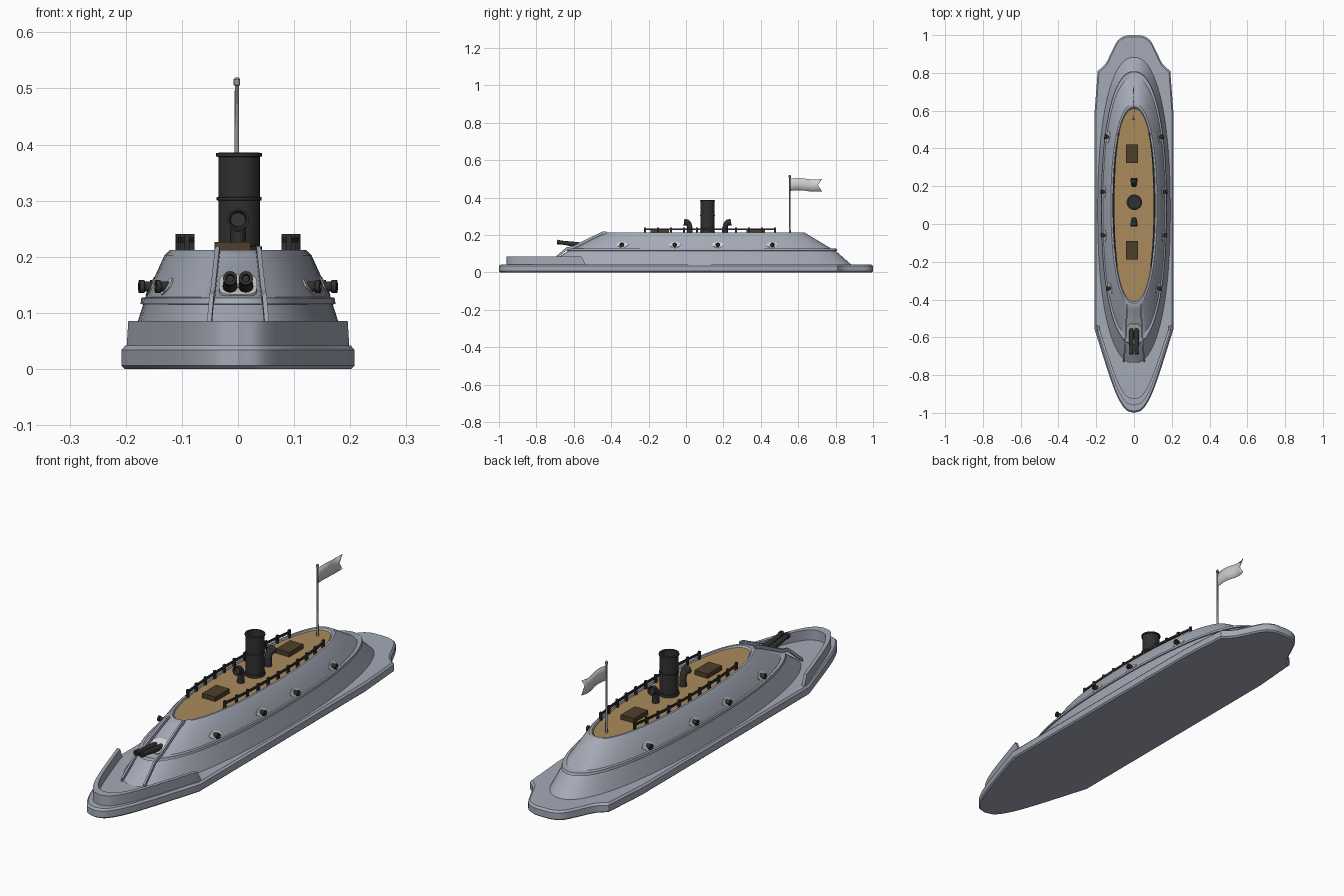
import bpy, bmesh, math
from mathutils import Vector, Matrix

cube = bpy.data.objects.get("Cube")
if cube:
    bpy.data.objects.remove(cube)


def material(name, rgb):
    m = bpy.data.materials.new(name)
    m.use_nodes = True
    m.diffuse_color = (*rgb, 1)
    m.node_tree.nodes["Principled BSDF"].inputs["Base Color"].default_value = (*rgb, 1)
    return m


ARMOUR = material("blue grey armour", (0.37, 0.40, 0.47))
PLANK = material("tan planking", (0.40, 0.26, 0.11))
IRON = material("black iron", (0.03, 0.03, 0.03))
WOOD = material("dark wood", (0.075, 0.05, 0.025))
PALE = material("pale grey", (0.62, 0.62, 0.62))
STEEL = material("mast grey", (0.30, 0.30, 0.30))


def finish(name, bm, mat, smooth=True):
    bmesh.ops.recalc_face_normals(bm, faces=bm.faces)
    me = bpy.data.meshes.new(name)
    bm.to_mesh(me)
    bm.free()
    ob = bpy.data.objects.new(name, me)
    bpy.context.collection.objects.link(ob)
    me.materials.append(mat)
    if smooth:
        bpy.ops.object.select_all(action='DESELECT')
        ob.select_set(True)
        bpy.context.view_layer.objects.active = ob
        bpy.ops.object.shade_smooth_by_angle(angle=math.radians(30))
    return ob


def loft(name, rings, mat, closed=True, caps=True, smooth=True):
    """Skin a list of matching point rings."""
    bm = bmesh.new()
    vs = [[bm.verts.new(p) for p in ring] for ring in rings]
    n = len(vs[0])
    for a, b in zip(vs, vs[1:]):
        for i in range(n if closed else n - 1):
            j = (i + 1) % n
            bm.faces.new((a[i], a[j], b[j], b[i]))
    if caps:
        bm.faces.new(vs[0])
        bm.faces.new(vs[-1])
    return finish(name, bm, mat, smooth)


def box(name, centre, size, mat):
    bm = bmesh.new()
    bmesh.ops.create_cube(bm, size=1, matrix=Matrix.Translation(centre) @ Matrix.Diagonal((*size, 1)))
    return finish(name, bm, mat, False)


def turned(name, start, axis, profile, mat, sides=20):
    """Surface of revolution: profile is (distance, radius) along axis."""
    axis = Vector(axis).normalized()
    q = axis.to_track_quat('Z', 'Y')
    rings = [[Vector(start) + q @ Vector((r * math.cos(t), r * math.sin(t), d))
              for t in (2 * math.pi * k / sides for k in range(sides))] for d, r in profile]
    return loft(name, rings, mat)


def strip(name, path, w, h, mat):
    """Rectangular bar along a path."""
    rings = [[(x + sx * w / 2, y, z + sz * h / 2) for sx, sz in ((-1, -1), (1, -1), (1, 1), (-1, 1))]
             for x, y, z in path]
    return loft(name, rings, mat, smooth=False)


def spline(pts, steps=6):
    p = [Vector(v) for v in pts]
    p = [2 * p[0] - p[1]] + p + [2 * p[-1] - p[-2]]
    out = []
    for a, b, c, d in zip(p, p[1:], p[2:], p[3:]):
        for s in range(steps):
            t = s / steps
            out.append(0.5 * (2 * b + (c - a) * t + (2 * a - 5 * b + 4 * c - d) * t * t
                              + (3 * b - a - 3 * c + d) * t ** 3))
    return out + [p[-2]]


# Hull: raft-like plate with a pointed bow and waisted stern
BOW = spline([(0, -1), (0.045, -0.982), (0.09, -0.91), (0.135, -0.79), (0.208, -0.56)])
STERN = spline([(0.192, 0.81), (0.15, 0.85), (0.115, 0.92), (0.085, 0.973), (0.045, 0.997), (0, 1)])
half = BOW + [Vector((0.208, 0.6))] + STERN
outline = half + [Vector((-p.x, p.y)) for p in reversed(half[1:-1])]
loft("hull", [[(p.x * s, p.y * (1 + (s - 1) / 4), z) for p in outline]
              for z, s in ((0, 0.97), (0.006, 1), (0.034, 1), (0.042, 0.965))], ARMOUR)

# Bow bulwark: thin wall with sloping ends
wall = [(p, 0.086) for p in reversed(BOW)]
wall = [(Vector((0.211, -0.535)), 0.041)] + wall
wall += [(Vector((-p.x, p.y)), z) for p, z in reversed(wall[:-1])]
rings = []
for p, top in wall:
    y = -0.56 + (p.y + 0.56) * 0.91
    ox, ix, iy = p.x * 0.94, p.x * 0.87, -0.56 + (y + 0.56) * 0.91
    rings.append([(ox, y, 0.036), (ox, y, top), (ix, iy, top), (ix, iy, 0.036)])
loft("bow_bulwark", rings, ARMOUR)


# Casemate: sloped armour in oval rings, with a ledge and a roof rim
def oval(y0, y1, hw, z, n=72, power=2.25):
    pts = []
    for k in range(n):
        t = 2 * math.pi * k / n
        c, s = math.cos(t), math.sin(t)
        pts.append((math.copysign(abs(c) ** (2 / power), c) * hw,
                    (y0 + y1) / 2 + math.copysign(abs(s) ** (2 / power), s) * (y1 - y0) / 2, z))
    return pts


def oval_x(y, y0, y1, hw, power=2.25):
    return hw * max(0, 1 - abs((2 * y - y0 - y1) / (y1 - y0)) ** power) ** (1 / power)


loft("casemate", [oval(*r) for r in (
    (-0.74, 0.885, 0.193, 0.04), (-0.63, 0.80, 0.169, 0.115), (-0.64, 0.81, 0.174, 0.116),
    (-0.635, 0.805, 0.172, 0.127), (-0.605, 0.775, 0.165, 0.128), (-0.455, 0.65, 0.131, 0.203),
    (-0.435, 0.635, 0.122, 0.212), (-0.42, 0.62, 0.113, 0.212), (-0.41, 0.61, 0.109, 0.203))], ARMOUR)
loft("roof_deck", [oval(-0.411, 0.611, 0.1095, z) for z in (0.200, 0.206)], PLANK)


def side_point(y, z):
    f = (z - 0.128) / 0.075
    return Vector((oval_x(y, -0.605 + 0.15 * f, 0.775 - 0.125 * f, 0.165 - 0.034 * f), y, z))


def port(name, centre, along, up, width, height, power):
    """Thin pale shutter plate lying on the armour."""
    normal = along.cross(up).normalized()
    flat = [(p[0], p[1]) for p in oval(-height, height, width, 0, 20, power)]
    loft(name, [[centre + along * a + up * b + normal * d for a, b in flat]
                for d in (-0.004, 0.002)], PALE, smooth=False)


BARREL = ((-0.03, 0.009), (0.012, 0.009), (0.013, 0.012), (0.021, 0.012), (0.022, 0.007), (0.016, 0.006))

# Broadside guns, four each side
for side, label in ((1, "left"), (-1, "right")):
    flip = Matrix.Diagonal((side, 1, 1))
    for i, y in enumerate((-0.34, -0.06, 0.17, 0.46)):
        c = side_point(y, 0.147)
        along = (side_point(y + 0.02, 0.147) - side_point(y - 0.02, 0.147)).normalized()
        up = (side_point(y, 0.16) - side_point(y, 0.134)).normalized()
        out = flip @ Vector((along.y, -along.x, 0))
        port(f"gun_port_{label}_{i + 1}", flip @ c, side * (flip @ along), flip @ up, 0.032, 0.018, 1.5)
        turned(f"side_gun_{label}_{i + 1}", flip @ c, out, BARREL, IRON, 14)

    # Guide rails down the front slope
    strip(f"front_rail_{label}", [(side * x, y, z) for x, y, z in (
        (0.036, -0.425, 0.211), (0.037, -0.45, 0.209), (0.045, -0.602, 0.134),
        (0.047, -0.64, 0.125), (0.054, -0.73, 0.048))], 0.008, 0.016, ARMOUR)

    # Twin bow guns
    turned(f"bow_gun_{label}", (side * 0.014, -0.51, 0.139), (0, -1, 0.13),
           ((0, 0.014), (0.09, 0.013), (0.165, 0.010), (0.166, 0.0125), (0.18, 0.0125),
            (0.181, 0.007), (0.172, 0.006)), IRON, 16)

    # Roof railing
    ys = [-0.22 + 0.0695 * k for k in range(11)]
    xs = [side * (oval_x(y, -0.44, 0.64, 0.108) - 0.001) for y in ys]
    for k, (x, y) in enumerate(zip(xs, ys)):
        box(f"railing_post_{label}_{k + 1}", (x, y, 0.223), (0.009, 0.011, 0.036), IRON)
    strip(f"railing_bar_{label}", [(x, y, 0.230) for x, y in zip(xs, ys)], 0.007, 0.009, IRON)

slope = Vector((0, 0.15, 0.075)).normalized()
port("bow_gun_port", Vector((0, -0.563, 0.149)), Vector((1, 0, 0)), slope, 0.034, 0.04, 4)

# Funnel with bands and an open top
turned("funnel", (0.002, 0.115, 0.2), (0, 0, 1), (
    (0, 0.041), (0.018, 0.041), (0.019, 0.037), (0.1, 0.037), (0.101, 0.040), (0.106, 0.040),
    (0.107, 0.037), (0.178, 0.037), (0.179, 0.041), (0.185, 0.041), (0.186, 0.032), (0.1, 0.032)), IRON, 32)

# Hooded ventilators fore and aft of the funnel
for name, y0, d in (("front_ventilator", 0.02, -1), ("rear_ventilator", 0.21, 1)):
    rings = []
    for dy, z, tilt, r in ((0, 0.2, 0, 0.015), (0, 0.245, 0, 0.014), (0.005, 0.258, 28, 0.015),
                           (0.015, 0.266, 60, 0.018), (0.031, 0.267, 82, 0.0195),
                           (0.031, 0.267, 82, 0.016), (0.018, 0.266, 70, 0.013)):
        a = math.radians(tilt)
        rings.append([(r * math.cos(t), y0 + d * (dy + r * math.sin(t) * math.cos(a)),
                       z - r * math.sin(t) * math.sin(a))
                      for t in (2 * math.pi * k / 18 for k in range(18))])
    loft(name, rings, IRON)

# Hatches
for name, y in (("front_hatch", -0.14), ("rear_hatch", 0.373)):
    box(name, (-0.01, y, 0.213), (0.064, 0.098, 0.026), WOOD)

# Flagstaff and swallow-tailed flag
turned("flagstaff", (-0.002, 0.555, 0.2), (0, 0, 1), (
    (0, 0.0055), (0.03, 0.005), (0.305, 0.0035), (0.306, 0.006), (0.316, 0.006), (0.32, 0.003)), STEEL, 12)
columns = []
for k in range(13):
    t = k / 12
    x = -0.002 + 0.006 * math.sin(t * 2 * math.pi) * t
    columns.append([(x, 0.555 + 0.172 * t - notch * t, z + 0.004 * math.sin(t * 6))
                    for notch, z in ((0, 0.500), (0.022, 0.468), (0, 0.435))])
flag = loft("flag", columns, PALE, closed=False, caps=False)
flag.modifiers.new("thickness", 'SOLIDIFY').thickness = 0.002
